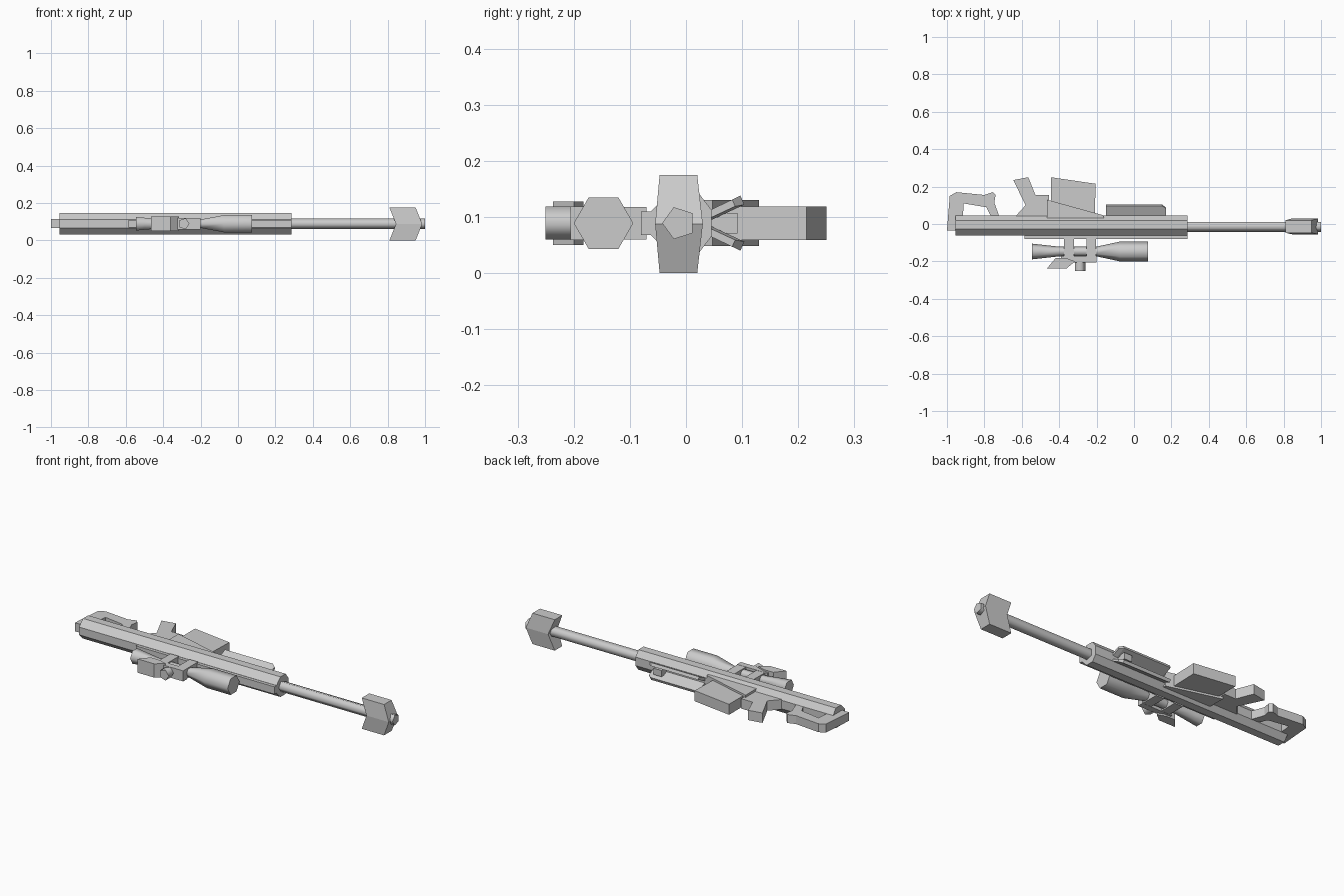
import bpy, bmesh, math
from mathutils import Vector

if "Cube" in bpy.data.objects:
    bpy.data.objects.remove(bpy.data.objects["Cube"])

CZ = 0.089  # height of the symmetry plane


def make(name, rings, smooth=False):
    """Skin a series of equal-length closed rings and cap both ends."""
    bm = bmesh.new()
    loops = [[bm.verts.new(p) for p in r] for r in rings]
    n = len(loops[0])
    for a, b in zip(loops, loops[1:]):
        for i in range(n):
            j = (i + 1) % n
            bm.faces.new((a[i], a[j], b[j], b[i]))
    bm.faces.new(loops[0][::-1])
    bm.faces.new(loops[-1])
    bmesh.ops.recalc_face_normals(bm, faces=bm.faces)
    me = bpy.data.meshes.new(name)
    bm.to_mesh(me)
    bm.free()
    ob = bpy.data.objects.new(name, me)
    bpy.context.collection.objects.link(ob)
    if smooth:
        bpy.ops.object.select_all(action='DESELECT')
        ob.select_set(True)
        bpy.context.view_layer.objects.active = ob
        bpy.ops.object.shade_smooth_by_angle(angle=math.radians(75))
    return ob


def plate(name, outline, half):
    """Side profile in x/y given thickness about the symmetry plane."""
    return make(name, [[(x, y, CZ + s * half) for x, y in outline] for s in (-1, 1)])


def block(name, x0, x1, y0, y1, half):
    return plate(name, [(x0, y0), (x1, y0), (x1, y1), (x0, y1)], half)


def along_x(name, section, x0, x1):
    return make(name, [[(x, y, CZ + z) for y, z in section] for x in (x0, x1)])


def turned(name, cy, sides, stations):
    """Round part along x from (x, radius) stations, a corner facing -y."""
    angs = [2 * math.pi * i / sides for i in range(sides)]
    return make(name, [[(x, cy - r * math.cos(a), CZ + r * math.sin(a)) for a in angs]
                       for x, r in stations], True)


# Receiver and sight rail
along_x("receiver", [(-0.062, -0.022), (-0.026, -0.057), (0.02, -0.057), (0.045, -0.024),
                     (0.045, 0.024), (0.02, 0.057), (-0.026, 0.057), (-0.062, 0.022)],
        -0.955, 0.285)
block("sight_rail", -0.585, 0.285, -0.08, -0.05, 0.021)

# Barrel and chevron muzzle brake
turned("barrel", -0.0125, 5, [(0.27, 0.03), (1.0, 0.03)])
brake = []
for z, xb, xf, y0, y1 in ((0, 0.81, 0.95, -0.047, 0.02),
                          (0.0875, 0.845, 0.985, -0.055, 0.03),
                          (0.175, 0.81, 0.95, -0.047, 0.02)):
    brake.append([(xb, y0, z), (xf, y0, z), (xf, y1, z), (xb, y1, z)])
make("muzzle_brake", brake)

# Stock, grip, magazine well and magazine
plate("stock", [(-1, -0.035), (-0.985, 0.15), (-0.95, 0.17), (-0.8, 0.155), (-0.755, 0.17),
                (-0.74, 0.155), (-0.747, 0.115), (-0.72, 0.04), (-0.765, 0.04),
                (-0.79, 0.09), (-0.91, 0.11), (-0.915, 0.04), (-0.94, -0.035)], 0.024)
plate("grip", [(-0.645, 0.235), (-0.565, 0.25), (-0.527, 0.155), (-0.455, 0.155),
               (-0.455, 0.035), (-0.63, 0.035), (-0.63, 0.045), (-0.58, 0.1)], 0.028)
plate("magazine_well", [(-0.465, 0.13), (-0.165, 0.047), (-0.16, 0.03), (-0.465, 0.03)], 0.041)
plate("magazine", [(-0.445, 0.25), (-0.205, 0.215), (-0.21, 0.04), (-0.445, 0.04)], 0.03)

# Folded legs, splayed on both sides, with a centre bridge
for side, label in ((-1, "left"), (1, "right")):
    sec = [(0.038, 0.021), (0.097, 0.049), (0.104, 0.033), (0.046, 0.006)]
    along = []
    for x, tip in ((-0.15, 1), (0.15, 1), (0.172, 0.75)):
        base = Vector(sec[0])
        pts = [base + (Vector(p) - base) * tip for p in sec]
        along.append([(x, p.x, CZ + side * p.y) for p in pts])
    make("folded_leg_" + label, along)
block("leg_bridge", 0.09, 0.14, 0.03, 0.092, 0.018)

# Scope body
turned("scope", -0.147, 6, [(-0.545, 0.042), (-0.5, 0.037), (-0.4, 0.026), (-0.2, 0.026),
                            (-0.075, 0.053), (0.075, 0.053)])

# Scope mounts, top plate, hood and adjustment knob
for i, x in enumerate((-0.375, -0.255)):
    block(f"scope_mount_{i + 1}", x, x + 0.053, -0.19, -0.07, 0.029)
block("scope_top_plate", -0.39, -0.2, -0.206, -0.172, 0.03)
plate("scope_hood", [(-0.465, -0.237), (-0.36, -0.237), (-0.315, -0.2),
                     (-0.36, -0.183), (-0.42, -0.183)], 0.039)
angs = [2 * math.pi * i / 5 for i in range(5)]
make("adjustment_knob", [[(-0.29 + 0.031 * math.cos(a), y, CZ + 0.031 * math.sin(a))
                          for a in angs] for y in (-0.195, -0.25)], True)
